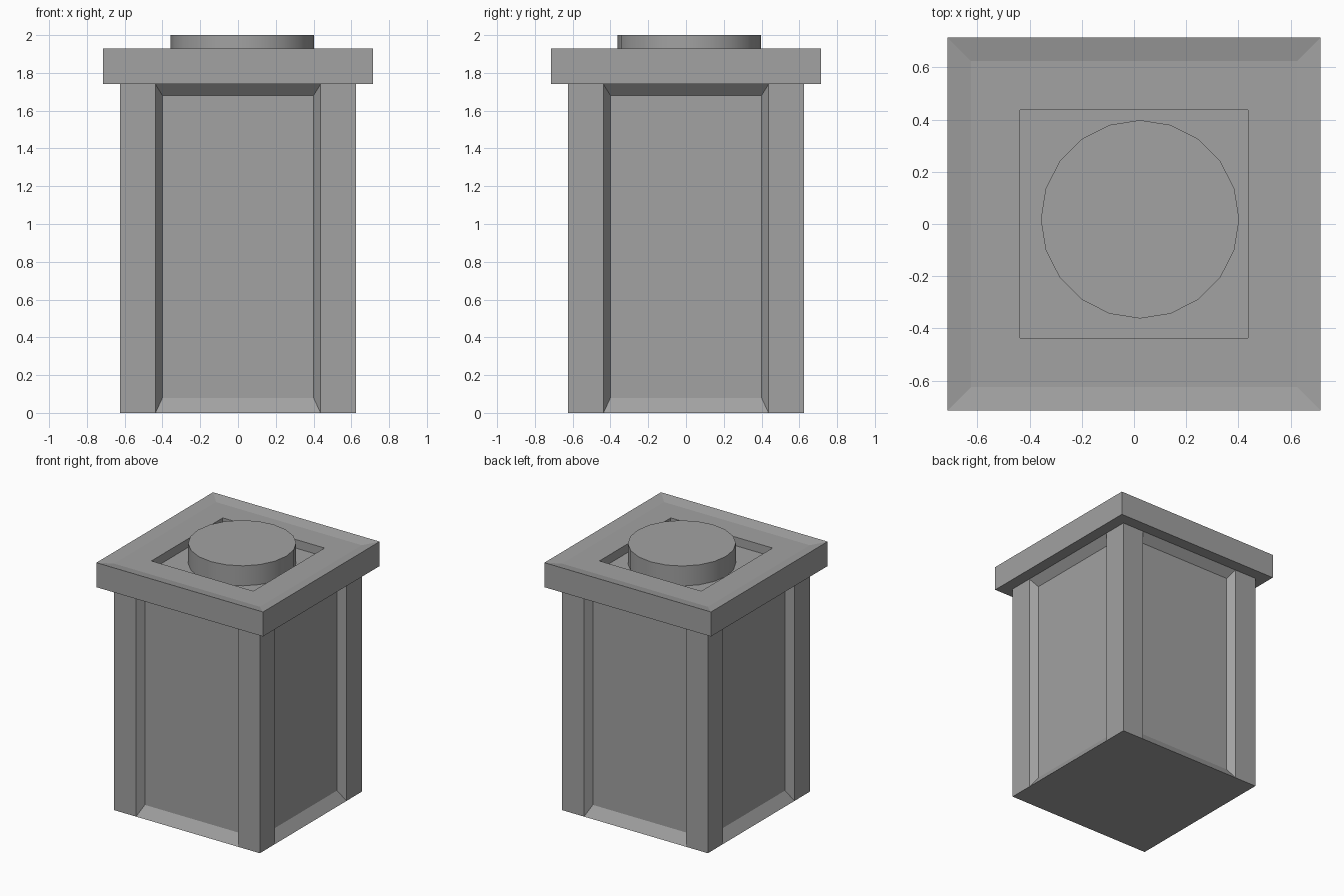
import bpy
import bmesh
from math import pi
from mathutils import Matrix, Vector

default = bpy.data.objects.get("Cube")
if default:
    bpy.data.objects.remove(default, do_unlink=True)

grey = bpy.data.materials.new("stone_grey")
grey.use_nodes = True
colour = (0.36, 0.36, 0.36, 1)
grey.diffuse_color = colour
grey.node_tree.nodes["Principled BSDF"].inputs["Base Color"].default_value = colour


def finish(bm, name):
    """Clean up the mesh and add it to the scene."""
    bmesh.ops.remove_doubles(bm, verts=bm.verts, dist=0.0001)
    bmesh.ops.holes_fill(bm, edges=bm.edges, sides=0)
    bmesh.ops.recalc_face_normals(bm, faces=bm.faces)
    mesh = bpy.data.meshes.new(name)
    bm.to_mesh(mesh)
    bm.free()
    mesh.materials.append(grey)
    obj = bpy.data.objects.new(name, mesh)
    bpy.context.collection.objects.link(obj)
    return obj


def bridge(bm, lower, upper):
    """Join two loops of equal length with quads."""
    n = len(lower)
    for i in range(n):
        j = (i + 1) % n
        bm.faces.new((lower[i], lower[j], upper[j], upper[i]))


# Body: four identical sides, each with two corner posts and a sunken panel
HALF, TOP = 0.625, 1.74
OPENING, PANEL, DEPTH = 0.437, 0.4, 0.055
PANEL_LOW, PANEL_HIGH = 0.08, 1.68

bm = bmesh.new()
for side in range(4):
    turn = Matrix.Rotation(side * pi / 2, 4, "Z")

    def rectangle(x0, x1, z0, z1, y):
        corners = ((x0, z0), (x1, z0), (x1, z1), (x0, z1))
        return [bm.verts.new(turn @ Vector((x, y, z))) for x, z in corners]

    for x0, x1 in ((-HALF, -OPENING), (OPENING, HALF)):
        bm.faces.new(rectangle(x0, x1, 0, TOP, -HALF))
    outer = rectangle(-OPENING, OPENING, 0, TOP, -HALF)
    inner = rectangle(-PANEL, PANEL, PANEL_LOW, PANEL_HIGH, -HALF + DEPTH)
    bridge(bm, outer, inner)
    bm.faces.new(inner)
finish(bm, "body")

# Cap: square rings from the underside, over the dished rim, into the recess
bm = bmesh.new()
rings = []
for half, z in ((0.715, TOP), (0.715, 1.93), (0.625, 1.912), (0.437, 1.912), (0.437, 1.845)):
    rings.append([bm.verts.new((sx * half, sy * half, z))
                  for sx, sy in ((-1, -1), (1, -1), (1, 1), (-1, 1))])
for lower, upper in zip(rings, rings[1:]):
    bridge(bm, lower, upper)
finish(bm, "cap")

# Round knob standing in the recess, slightly off centre
bm = bmesh.new()
bmesh.ops.create_cone(bm, cap_ends=True, segments=20, radius1=0.38, radius2=0.38,
                      depth=0.16, matrix=Matrix.Translation((0.023, 0.018, 1.92)))
knob = finish(bm, "knob")
bpy.ops.object.select_all(action="DESELECT")
knob.select_set(True)
bpy.context.view_layer.objects.active = knob
bpy.ops.object.shade_smooth_by_angle()
